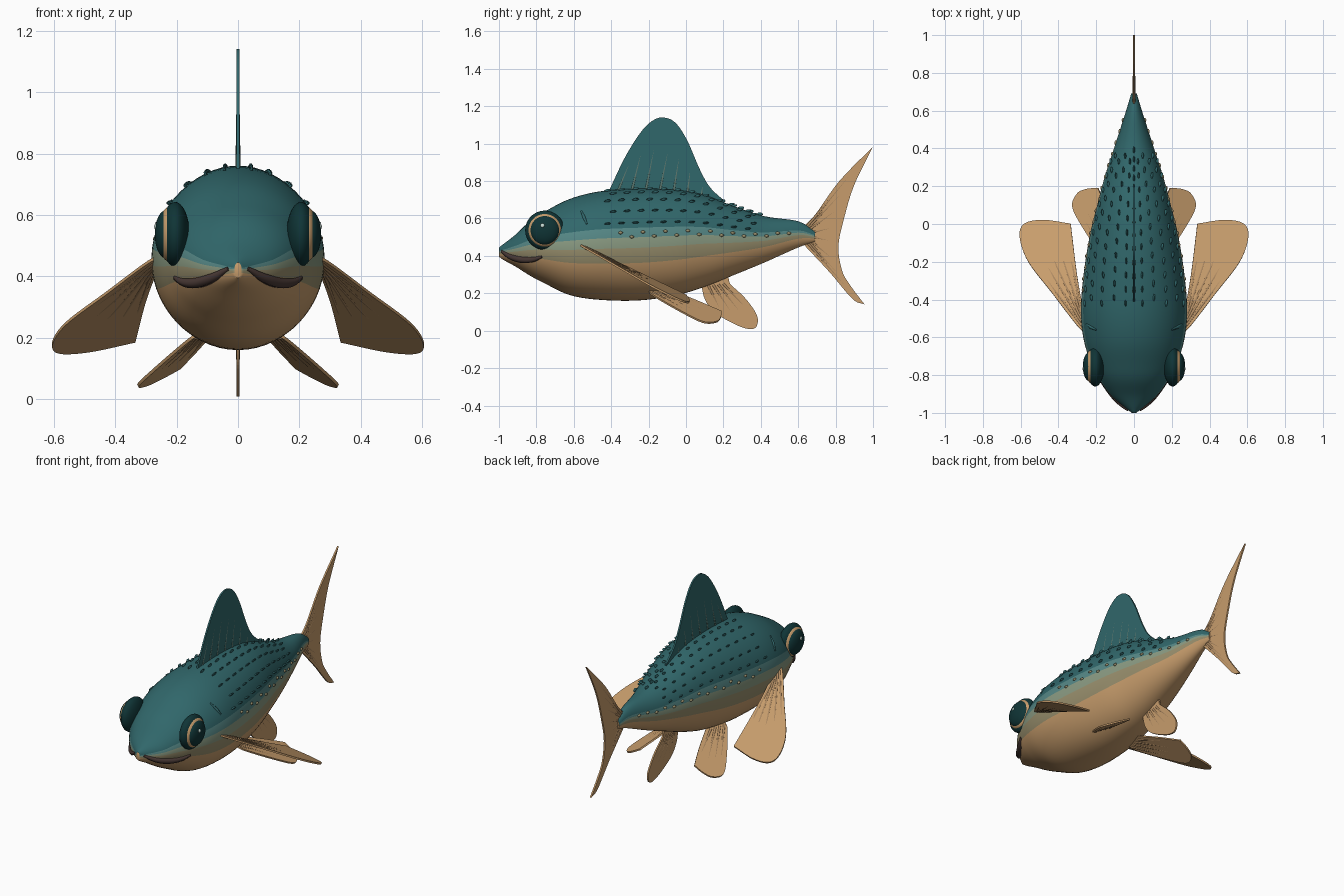
import bpy, bmesh, math
from mathutils import Vector, Matrix

cube = bpy.data.objects.get("Cube")
if cube:
    bpy.data.objects.remove(cube, do_unlink=True)


def material(name, r, g, b):
    m = bpy.data.materials.new(name)
    m.use_nodes = True
    m.diffuse_color = (r, g, b, 1)
    bsdf = m.node_tree.nodes["Principled BSDF"]
    bsdf.inputs["Base Color"].default_value = (r, g, b, 1)
    bsdf.inputs["Roughness"].default_value = 0.7
    return m


TEAL = material("back_teal", .03, .135, .145)
MID = material("flank_teal", .09, .24, .235)
SAGE = material("flank_sage", .25, .32, .22)
OLIVE = material("flank_olive", .31, .27, .15)
TAN = material("belly_tan", .57, .335, .15)
RAY = material("ray_tan", .42, .25, .12)
DORSAL_RAY = material("dorsal_ray_green", .11, .19, .16)
DARK = material("eye_dark_teal", .005, .035, .037)
LIP = material("lip_brown", .065, .04, .035)
GLINT = material("eye_glint", .6, .75, .7)


def smooth(points, n=6):
    """Catmull-Rom curve through the points."""
    p = [Vector(q) for q in points]
    p = [2 * p[0] - p[1]] + p + [2 * p[-1] - p[-2]]
    out = []
    for i in range(1, len(p) - 2):
        a, b, c, d = p[i - 1:i + 3]
        for k in range(n):
            t = k / n
            out.append(0.5 * (2 * b + (c - a) * t + (2 * a - 5 * b + 4 * c - d) * t ** 2
                              + (3 * b - a - 3 * c + d) * t ** 3))
    return out + [p[-2]]


def add_mesh(name, bm, mats, angle=None):
    me = bpy.data.meshes.new(name)
    bm.to_mesh(me)
    bm.free()
    ob = bpy.data.objects.new(name, me)
    bpy.context.collection.objects.link(ob)
    for m in mats:
        me.materials.append(m)
    if angle:
        bpy.ops.object.select_all(action='DESELECT')
        ob.select_set(True)
        bpy.context.view_layer.objects.active = ob
        bpy.ops.object.shade_smooth_by_angle(angle=math.radians(angle))
    return ob


def tubes(name, paths, radius, mat, taper=0.4, ends=False):
    """Tapered tubes; with ends=True they swell in the middle instead."""
    cu = bpy.data.curves.new(name, 'CURVE')
    cu.dimensions = '3D'
    cu.bevel_depth = radius
    cu.bevel_resolution = 1
    cu.use_fill_caps = True
    for path in paths:
        sp = cu.splines.new('POLY')
        sp.points.add(len(path) - 1)
        for i, (pt, q) in enumerate(zip(sp.points, path)):
            t = i / (len(path) - 1)
            pt.co = (*q, 1)
            pt.radius = taper + (1 - taper) * (math.sin(math.pi * t) if ends else 1 - t)
    cu.materials.append(mat)
    ob = bpy.data.objects.new(name, cu)
    bpy.context.collection.objects.link(ob)
    bpy.ops.object.select_all(action='DESELECT')
    ob.select_set(True)
    bpy.context.view_layer.objects.active = ob
    bpy.ops.object.convert(target='MESH')


# Body stations: y, top, bottom, half width
STATIONS = smooth([Vector(s).to_4d() if len(s) == 3 else Vector(s) for s in (
    (-1, .445, .395, .012), (-.97, .468, .375, .05), (-.91, .515, .342, .12),
    (-.83, .59, .292, .18), (-.75, .64, .25, .222), (-.62, .705, .19, .265),
    (-.46, .745, .165, .282), (-.25, .76, .162, .265), (-.05, .753, .19, .232),
    (.1, .725, .235, .195), (.25, .668, .295, .155), (.42, .612, .365, .1),
    (.6, .585, .445, .042), (.69, .53, .475, .015))], 5)


def section(y):
    """Centre height, half height and half width of the body at y."""
    for a, b in zip(STATIONS, STATIONS[1:]):
        if y <= b[0]:
            break
    s = a.lerp(b, (y - a[0]) / (b[0] - a[0]))
    return (s[1] + s[2]) / 2, (s[1] - s[2]) / 2, s[3]


def on_body(y, angle, side=1, lift=0.0):
    """Point on the skin; angle is measured from the top, in radians."""
    c, h, w = section(y)
    return Vector((side * (w + lift) * math.sin(angle), y, c + (h + lift) * math.cos(angle)))


def at_height(y, z, side=1, lift=0.0):
    c, h, w = section(y)
    return on_body(y, math.acos(max(-1, min(1, (z - c) / h))), side, lift)


# Body skin, with ring vertices placed on the colour boundaries
limits = [0] + [math.acos(v) for v in (.30, .13, -.06, -.33)] + [math.pi]
angles, bands = [], []
for band, (a, b, n) in enumerate(zip(limits, limits[1:], (12, 2, 2, 3, 11))):
    for k in range(n):
        angles.append(a + (b - a) * k / n)
        bands.append(band)
ring = [(a, 1) for a in angles] + [(math.pi, 1)] + [(a, -1) for a in angles[:0:-1]]
bands = bands + bands[::-1]
bm = bmesh.new()
rows = [[bm.verts.new(on_body(s[0], a, side)) for a, side in ring] for s in STATIONS]
for r0, r1 in zip(rows, rows[1:]):
    for i, band in enumerate(bands):
        j = (i + 1) % len(ring)
        bm.faces.new((r0[i], r0[j], r1[j], r1[i])).material_index = band
for cap in (rows[0], rows[-1][::-1]):
    bm.faces.new(cap).material_index = 4
bmesh.ops.recalc_face_normals(bm, faces=bm.faces)
add_mesh("body", bm, [TEAL, MID, SAGE, OLIVE, TAN], 50)


def fin(name, strokes, place, mat, ray_mat, roots, tips, count, thick=.01):
    """Flat fin from smoothed outline strokes, with rays from root line to tip line."""
    outline = []
    for s in strokes:
        for p in smooth(s):
            if not outline or (p - outline[-1]).length > 1e-4:
                outline.append(p)
    bm = bmesh.new()
    bm.faces.new([bm.verts.new(place(*p)) for p in outline])
    ob = add_mesh(name, bm, [mat])
    mod = ob.modifiers.new("thickness", 'SOLIDIFY')
    mod.thickness = thick
    mod.offset = 0
    ends = smooth(tips, 12)
    r0, r1 = Vector(roots[0]), Vector(roots[1])
    paths = []
    for k in range(count):
        t = k / (count - 1)
        a, b = r0.lerp(r1, t), ends[round(t * (len(ends) - 1))]
        paths.append([place(*a.lerp(b, u / 3)) for u in range(4)])
    tubes(name + "_rays", paths, .009, ray_mat)


def midplane(y, z):
    return Vector((0, y, z))


# Fins on the centre line
fin("dorsal_fin",
    [[(-.42, .73), (-.33, .92), (-.25, 1.05), (-.19, 1.115), (-.13, 1.14), (-.06, 1.115),
      (.005, 1.02), (.075, .86), (.13, .765), (.21, .69)], [(.21, .69), (.1, .68), (-.42, .7)]],
    midplane, TEAL, DORSAL_RAY, [(-.37, .73), (.08, .71)],
    [(-.28, .95), (-.19, 1.05), (-.08, 1.04), (.0, .96), (.09, .79)], 7)
fin("tail_fin",
    [[(.62, .55), (.69, .62), (.82, .8), (1, .985)],
     [(1, .985), (.9, .78), (.845, .6), (.815, .45), (.835, .32), (.88, .24), (.955, .14)],
     [(.955, .14), (.89, .17), (.77, .31), (.63, .46)]],
    midplane, TAN, RAY, [(.65, .56), (.65, .47)],
    [(.95, .92), (.86, .74), (.82, .58), (.8, .45), (.84, .29), (.92, .16)], 8)
fin("anal_fin",
    [[(.08, .26), (.1, .17), (.15, .1), (.25, .04), (.33, .01), (.375, .02), (.38, .08),
      (.32, .17), (.235, .25)], [(.235, .25), (.2, .34), (.08, .26)]],
    midplane, TAN, RAY, [(.12, .24), (.2, .25)], [(.2, .08), (.3, .05), (.36, .08)], 4)

# Paired fins
for side, word in ((1, "left"), (-1, "right")):
    def pectoral(x, y):
        return Vector((side * x, y, .45 - .46 * (y + .55) - .15 * (x - .28)))

    def pelvic(x, y):
        return Vector((side * x, y, .2 - .56 * (x - .15) - .2 * (y + .19)))

    fin(word + "_pectoral_fin",
        [[(.25, -.56), (.29, -.55), (.43, -.37), (.56, -.2), (.605, -.07), (.58, .0),
          (.48, .02), (.335, .0)], [(.335, .0), (.3, -.28), (.26, -.5)]],
        pectoral, TAN, RAY, [(.275, -.54), (.28, -.47)],
        [(.56, -.17), (.55, -.04), (.46, .0), (.36, -.03)], 5)
    fin(word + "_pelvic_fin",
        [[(.13, -.2), (.17, -.17), (.27, -.02), (.325, .09), (.3, .16), (.25, .185), (.19, .19)],
         [(.19, .19), (.14, .07), (.09, -.07)]],
        pelvic, TAN, RAY, [(.14, -.18), (.11, -.09)], [(.3, .09), (.27, .15), (.19, .16)], 4)


# Eyes: socket, ring, pupil and glint as flattened spheres
def ellipsoid(bm, centre, radii, turn=Matrix(), detail=1):
    m = Matrix.Translation(centre) @ turn @ Matrix.Diagonal((*radii, 1))
    bmesh.ops.create_icosphere(bm, subdivisions=detail, radius=1, matrix=m)


for part, x, dy, dz, depth, r, mat in (
        ("eye_socket", .205, 0, 0, .047, .105, DARK), ("eye_ring", .224, 0, 0, .036, .089, TAN),
        ("eye_pupil", .235, 0, 0, .036, .078, DARK), ("eye_glint", .266, -.012, .025, .007, .011, GLINT)):
    for side, word in ((1, "left"), (-1, "right")):
        bm = bmesh.new()
        ellipsoid(bm, (side * x, -.755 + dy, .537 + dz), (depth, r, r), detail=4)
        add_mesh(word + "_" + part, bm, [mat], 60)

# Lips and gill marks
lip_line = smooth([(-.985, .425), (-.94, .397), (-.88, .38), (-.82, .38), (-.77, .396)])
tubes("lips", [[at_height(y, z, s) for y, z in lip_line] for s in (1, -1)], .019, LIP, .35, True)
tubes("gill_marks", [[at_height(y, z, s) for y, z in ((-.56, .64), (-.545, .605), (-.53, .57))]
                     for s in (1, -1)], .009, TEAL, .5, True)

# Raised scales on the back, rear ends lifted
bm = bmesh.new()
tilt = Matrix.Rotation(math.radians(15), 4, 'X')
for row, degrees in enumerate((9, 22, 37, 53, 67)):
    for k in range(11):
        y = -.42 + .075 * k + .03 * (row % 2)
        for side in (1, -1):
            a = math.radians(degrees)
            turn = Matrix.Rotation(side * a, 4, 'Y') @ tilt
            ellipsoid(bm, on_body(y, a, side, .003), (.006, .021, .009), turn)
for k in range(5):
    ellipsoid(bm, on_body(.19 + .05 * k, 0), (.006, .024, .012), tilt)
add_mesh("back_scales", bm, [TEAL], 60)

# Beads along the flank
bm = bmesh.new()
for k in range(16):
    y = -.35 + .06 * k
    for side in (1, -1):
        ellipsoid(bm, on_body(y, math.acos(.14 if k % 2 else .22), side), (.009, .014, .009))
add_mesh("flank_beads", bm, [OLIVE], 60)
